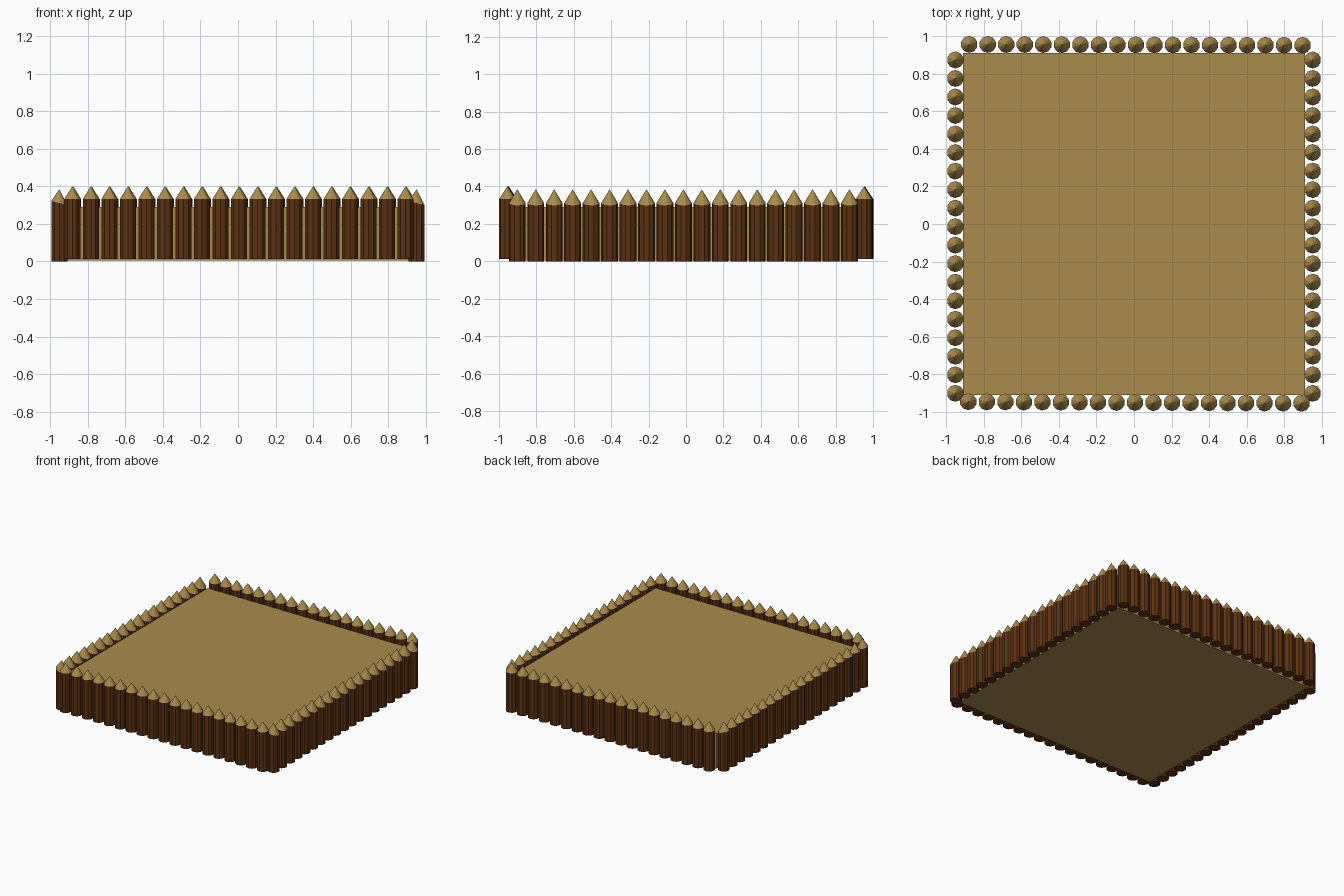
import bpy
import bmesh
import math

if "Cube" in bpy.data.objects:
    bpy.data.objects.remove(bpy.data.objects["Cube"], do_unlink=True)


def make_material(name, color):
    mat = bpy.data.materials.new(name)
    mat.use_nodes = True
    mat.diffuse_color = (*color, 1)
    mat.node_tree.nodes["Principled BSDF"].inputs["Base Color"].default_value = (*color, 1)
    return mat


BARK = make_material("dark bark", (0.105, 0.031, 0.006))
CUT_WOOD = make_material("cut wood", (0.40, 0.26, 0.075))

SIDES = 10
RADIUS = 0.045
COUNT = 19


def make_object(name, bm, materials):
    bmesh.ops.recalc_face_normals(bm, faces=bm.faces)
    mesh = bpy.data.meshes.new(name)
    bm.to_mesh(mesh)
    bm.free()
    for mat in materials:
        mesh.materials.append(mat)
    obj = bpy.data.objects.new(name, mesh)
    bpy.context.collection.objects.link(obj)
    return obj


def add_stake(bm, x, y, bottom, shoulder, tip, slant):
    """One round log with a hewn point; slant tips the shoulder along x."""
    low, high = [], []
    for i in range(SIDES):
        angle = math.tau * (i + 0.5) / SIDES
        dx, dy = RADIUS * math.cos(angle), RADIUS * math.sin(angle)
        low.append(bm.verts.new((x + dx, y + dy, bottom)))
        high.append(bm.verts.new((x + dx, y + dy, shoulder - slant * dx / RADIUS)))
    point = bm.verts.new((x, y, tip))
    bm.faces.new(low)
    for i in range(SIDES):
        j = (i + 1) % SIDES
        bm.faces.new((low[i], low[j], high[j], high[i]))
        bm.faces.new((high[i], high[j], point)).material_index = 1


def stake_row(name, start, end, bottom, shoulder, tip, slant=0.0):
    bm = bmesh.new()
    for i in range(COUNT):
        t = i / (COUNT - 1)
        x = start[0] + (end[0] - start[0]) * t
        y = start[1] + (end[1] - start[1]) * t
        add_stake(bm, x, y, bottom, shoulder, tip, slant)
    return make_object(name, bm, (BARK, CUT_WOOD))


# Stake walls
stake_row("front_wall", (-0.883, -0.947), (0.893, -0.955), 0.012, 0.332, 0.40)
stake_row("back_wall", (-0.878, 0.957), (0.898, 0.952), 0.012, 0.332, 0.40)
for side, x in (("left_wall", 0.952), ("right_wall", -0.952)):
    stake_row(side, (x, -0.902), (x, 0.874), 0.0, 0.311, 0.385, 0.012)

# Raised earth platform
bm = bmesh.new()
bmesh.ops.create_cube(bm, size=1)
bmesh.ops.scale(bm, vec=(1.82, 1.82, 0.285), verts=bm.verts)
bmesh.ops.translate(bm, vec=(0, 0, 0.1475), verts=bm.verts)
make_object("platform", bm, (CUT_WOOD,))
